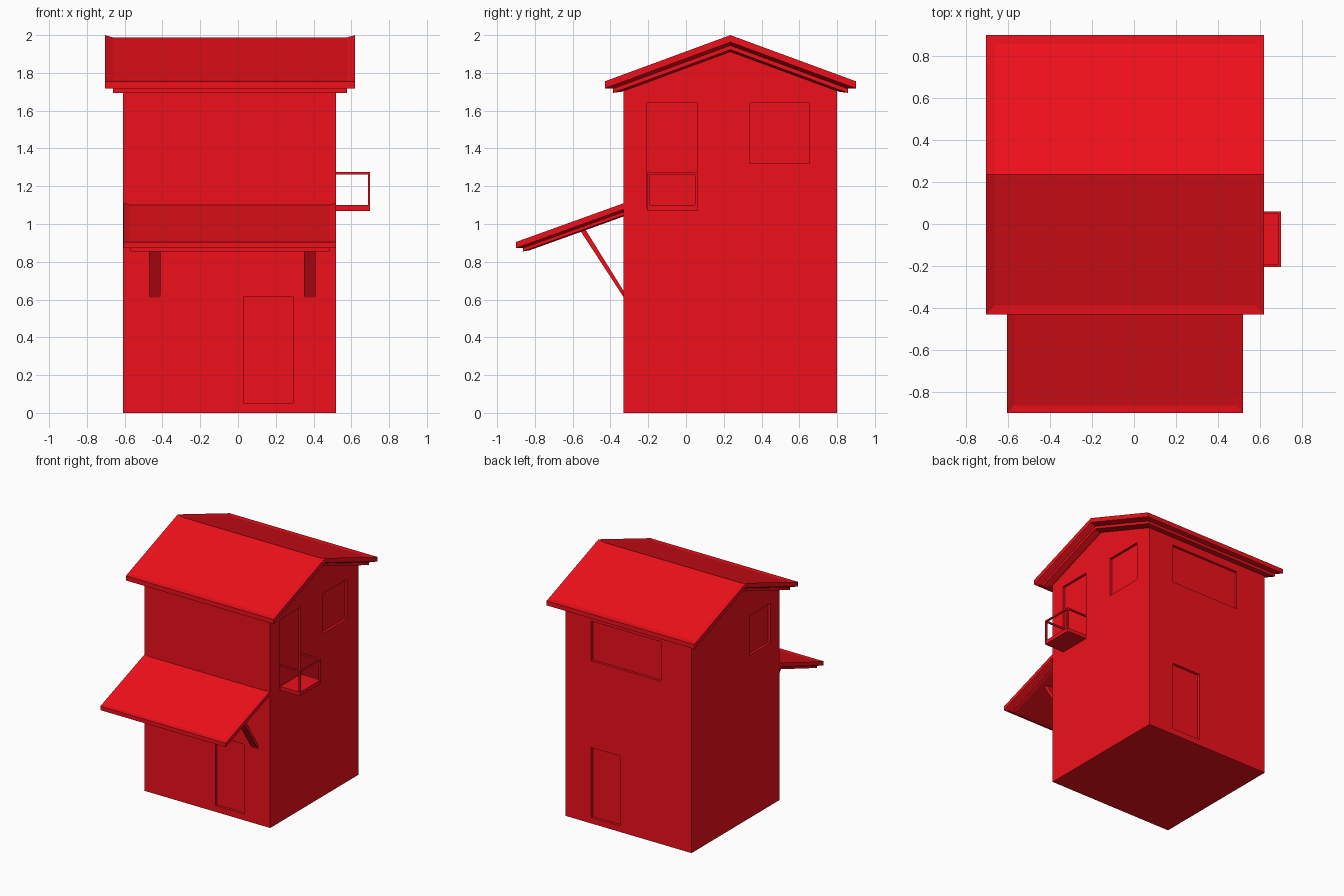
import bpy
import bmesh
from mathutils import Matrix

if "Cube" in bpy.data.objects:
    bpy.data.objects.remove(bpy.data.objects["Cube"])

RED = bpy.data.materials.new("red_paint")
RED.diffuse_color = (0.86, 0.005, 0.011, 1)
RED.use_nodes = True
RED.node_tree.nodes["Principled BSDF"].inputs["Base Color"].default_value = RED.diffuse_color

# House extents and roof line
X0, X1, Y0, Y1 = -0.61, 0.52, -0.33, 0.80
RIDGE_Y, RIDGE_Z, PITCH = 0.235, 2.0, 0.368


def finish(bm, name):
    bmesh.ops.recalc_face_normals(bm, faces=bm.faces)
    mesh = bpy.data.meshes.new(name)
    bm.to_mesh(mesh)
    bm.free()
    mesh.materials.append(RED)
    obj = bpy.data.objects.new(name, mesh)
    bpy.context.collection.objects.link(obj)
    return obj


def boxes(name, extents):
    """One object made of axis-aligned boxes (x0, x1, y0, y1, z0, z1)."""
    bm = bmesh.new()
    for a, b, c, d, e, f in extents:
        m = (Matrix.Translation(((a + b) / 2, (c + d) / 2, (e + f) / 2))
             @ Matrix.Diagonal((b - a, d - c, f - e, 1)))
        bmesh.ops.create_cube(bm, size=1, matrix=m)
    return finish(bm, name)


def prism(name, profile, x0, x1):
    """Extrude a (y, z) profile along x."""
    bm = bmesh.new()
    face = bm.faces.new([bm.verts.new((x0, y, z)) for y, z in profile])
    ext = bmesh.ops.extrude_face_region(bm, geom=[face])
    verts = [g for g in ext["geom"] if isinstance(g, bmesh.types.BMVert)]
    bmesh.ops.translate(bm, verts=verts, vec=(x1 - x0, 0, 0))
    return finish(bm, name)


def stepped_roof(name, x0, x1, y0, peak_y, peak_z, pitch, levels, y1=None):
    """Loft inset rings following the slope; y1 gives a second slope."""
    bm = bmesh.new()
    rings = []
    for inset, drop in levels:
        a, b, c = x0 + inset, x1 - inset, y0 + inset
        pts = [(a, c), (b, c), (b, peak_y), (a, peak_y)]
        if y1 is not None:
            pts[3:3] = [(b, y1 - inset), (a, y1 - inset)]
        rings.append([bm.verts.new((x, y, peak_z - pitch * abs(y - peak_y) - drop))
                      for x, y in pts])
    for upper, lower in zip(rings, rings[1:]):
        for i in range(len(upper)):
            j = (i + 1) % len(upper)
            bm.faces.new((upper[i], upper[j], lower[j], lower[i]))
    for r in (rings[0], rings[-1]):
        bm.faces.new((r[0], r[1], r[2], r[-1]))
        if y1 is not None:
            bm.faces.new((r[5], r[2], r[3], r[4]))
    return finish(bm, name)


# Walls with gable ends
eave_z = RIDGE_Z - 0.08 - PITCH * (RIDGE_Y - Y0)
walls = prism("walls", [(Y0, 0), (Y1, 0), (Y1, eave_z),
                        (RIDGE_Y, RIDGE_Z - 0.08), (Y0, eave_z)], X0, X1)

# Shallow recesses for doors and windows
D = 0.02
cutter = boxes("opening_cutter", [
    (0.03, 0.29, Y0 - D, Y0 + D, 0.05, 0.615),      # front door
    (0.03, 0.29, Y1 - D, Y1 + D, 0.05, 0.615),      # back door
    (-0.335, 0.29, Y1 - D, Y1 + D, 1.32, 1.64),     # back window
    (X1 - D, X1 + D, -0.21, 0.06, 1.085, 1.64),     # balcony door
    (X1 - D, X1 + D, 0.34, 0.655, 1.32, 1.64),      # right window
    (X0 - D, X0 + D, -0.21, 0.06, 1.32, 1.64),      # left window
])
cutter.hide_render = True
cutter.hide_viewport = True
cut = walls.modifiers.new("openings", "BOOLEAN")
cut.operation = "DIFFERENCE"
cut.solver = "EXACT"
cut.object = cutter

# Main roof: dished top, stepped edge underneath
stepped_roof("main_roof", -0.705, 0.62, -0.43, RIDGE_Y, RIDGE_Z, PITCH,
             [(0.043, 0.012), (0, 0), (0, 0.037), (0.043, 0.055),
              (0.043, 0.077), (0.09, 0.088)], y1=0.90)

# Porch canopy
stepped_roof("porch_canopy", -0.605, 0.52, -0.90, Y0, 1.11, 0.36,
             [(0.036, 0.010), (0, 0), (0, 0.032), (0.036, 0.046),
              (0.036, 0.063), (0.07, 0.070)])

# Canopy braces
for side, x in (("left", -0.47), ("right", 0.35)):
    prism(side + "_brace", [(-0.56, 0.965), (-0.535, 0.975),
                            (Y0, 0.645), (Y0, 0.612)], x, x + 0.06)

# Balcony: floor, posts and rails
BX, BY0, BY1, T = 0.70, -0.205, 0.06, 0.012
boxes("balcony_floor", [(X1, BX, BY0, BY1, 1.07, 1.10)])
boxes("balcony_posts", [(BX - T, BX, y, y + T, 1.10, 1.263)
                        for y in (BY0, BY1 - T)])
boxes("balcony_rails",
      [(X1, BX - T, y, y + T, 1.263, 1.275) for y in (BY0, BY1 - T)]
      + [(BX - T, BX, BY0, BY1, 1.263, 1.275)])
